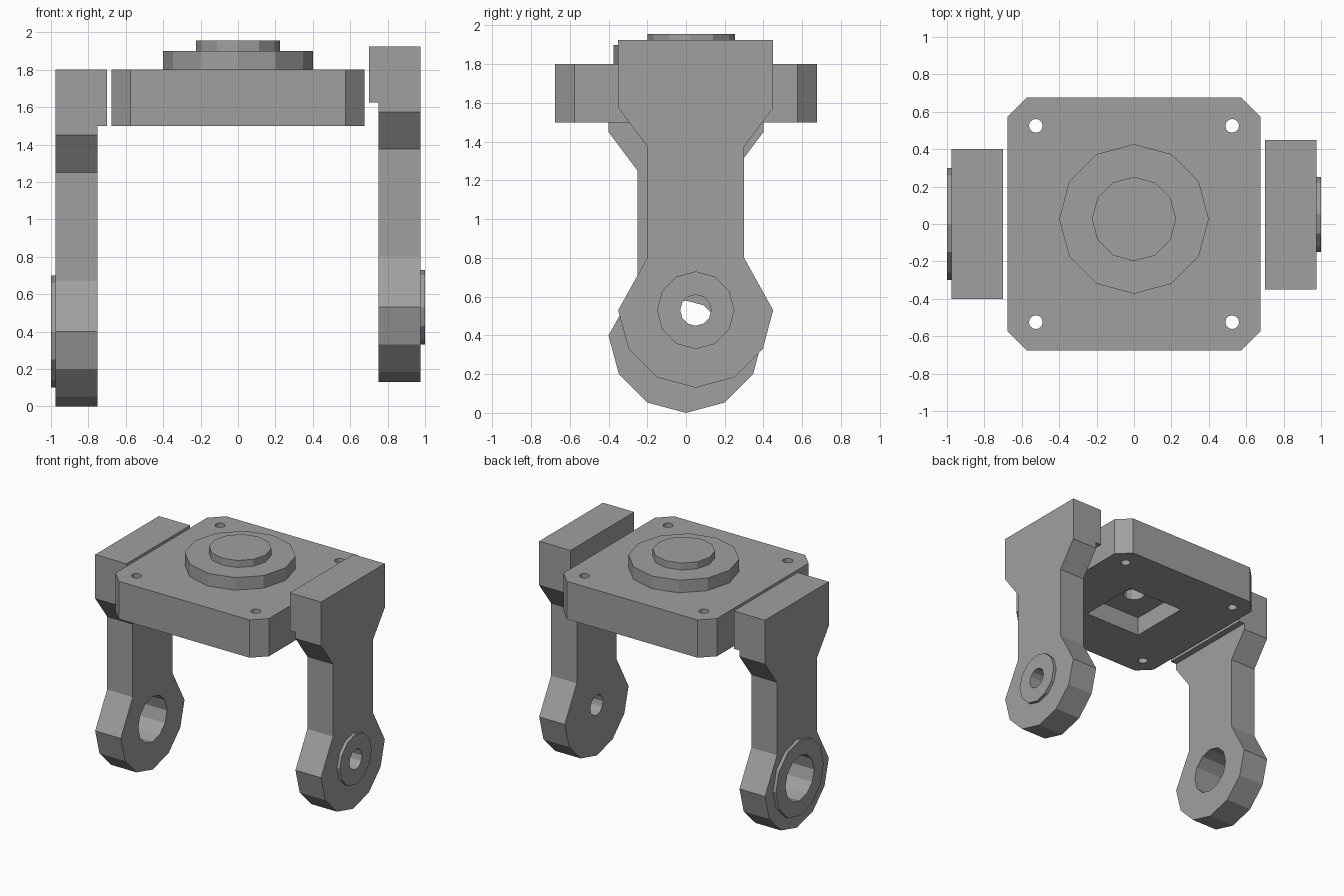
import bpy, bmesh
from math import sin, cos, pi
from mathutils import Vector

cube = bpy.data.objects.get("Cube")
if cube:
    bpy.data.objects.remove(cube, do_unlink=True)

grey = bpy.data.materials.new("plain grey")
grey.use_nodes = True
colour = (0.35, 0.35, 0.35, 1)
grey.diffuse_color = colour
grey.node_tree.nodes["Principled BSDF"].inputs["Base Color"].default_value = colour


def ring(cx, cy, r, start=0, steps=12):
    """Points of a twelve-sided circle, or of an arc of it."""
    return [(cx + r * cos(start + i * pi / 6), cy + r * sin(start + i * pi / 6))
            for i in range(steps)]


def square(half):
    return [(-half, -half), (half, -half), (half, half), (-half, half)]


def prism(name, outline, lo, hi, axis="z"):
    """Extrude an outline along z (outline is x, y) or along x (outline is y, z)."""
    def place(a, b, h):
        return Vector((a, b, h)) if axis == "z" else Vector((h, a, b))
    bm = bmesh.new()
    face = bm.faces.new([bm.verts.new(place(a, b, lo)) for a, b in outline])
    top = bmesh.ops.extrude_face_region(bm, geom=[face])["geom"]
    bmesh.ops.translate(bm, vec=place(0, 0, hi - lo),
                        verts=[v for v in top if isinstance(v, bmesh.types.BMVert)])
    bmesh.ops.recalc_face_normals(bm, faces=bm.faces)
    mesh = bpy.data.meshes.new(name)
    bm.to_mesh(mesh)
    bm.free()
    mesh.materials.append(grey)
    obj = bpy.data.objects.new(name, mesh)
    bpy.context.collection.objects.link(obj)
    return obj


def boolean(obj, tool, operation="DIFFERENCE"):
    """Apply a boolean and discard the tool."""
    mod = obj.modifiers.new("boolean", "BOOLEAN")
    mod.operation, mod.solver, mod.object = operation, "EXACT", tool
    with bpy.context.temp_override(object=obj, active_object=obj,
                                   selected_objects=[obj]):
        bpy.ops.object.modifier_apply(modifier=mod.name)
    bpy.data.objects.remove(tool, do_unlink=True)


def arm(side, s, cy, cz, top, neck, boss_r, hole_r):
    """Hanging arm with a wide head, narrow neck and round drilled ear."""
    ear = 0.4
    head = top - 0.35
    outline = [(cy - ear, top), (cy - ear, head), (cy - neck, head - 0.2),
               (cy - neck, cz + 0.27)]
    outline += ring(cy, cz, ear, start=pi, steps=7)
    outline += [(cy + neck, cz + 0.27), (cy + neck, head - 0.2),
                (cy + ear, head), (cy + ear, top)]
    body = prism(side + "_arm", outline, s * 0.75, s * 0.975, "x")
    # Inward lip at the top of the head
    lip = [(cy - ear, top - 0.3), (cy + ear, top - 0.3), (cy + ear, top), (cy - ear, top)]
    boolean(body, prism("lip", lip, s * 0.7, s * 0.975, "x"), "UNION")
    # Raised washer on the outer face
    washer = prism(side + "_washer", ring(cy, cz, boss_r), s * 0.975, s, "x")
    for part in (body, washer):
        boolean(part, prism("bore", ring(cy, cz, hole_r), s * 0.6, s * 1.1, "x"))


arm("left", 1, 0.05, 0.53, 1.925, 0.25, 0.2, 0.08)
arm("right", -1, 0.0, 0.4, 1.8, 0.25, 0.3, 0.18)

# Chamfered base plate with corner screw holes
e, c = 0.675, 0.575
plate = prism("base_plate", [(-c, -e), (c, -e), (e, -c), (e, c),
                             (c, e), (-c, e), (-e, c), (-e, -c)], 1.5, 1.8)
for x, y in square(0.525):
    boolean(plate, prism("screw_hole", ring(x, y, 0.037), 1.4, 2))

# Stepped round turret
boolean(plate, prism("lower_step", ring(0, 0.027, 0.4), 1.7, 1.9), "UNION")
boolean(plate, prism("upper_step", ring(0, 0.027, 0.225), 1.85, 1.955), "UNION")

# Square pocket with a blind bore on the underside
boolean(plate, prism("pocket", square(0.25), 1.4, 1.65))
boolean(plate, prism("blind_bore", ring(0, 0, 0.08), 1.6, 1.85))
